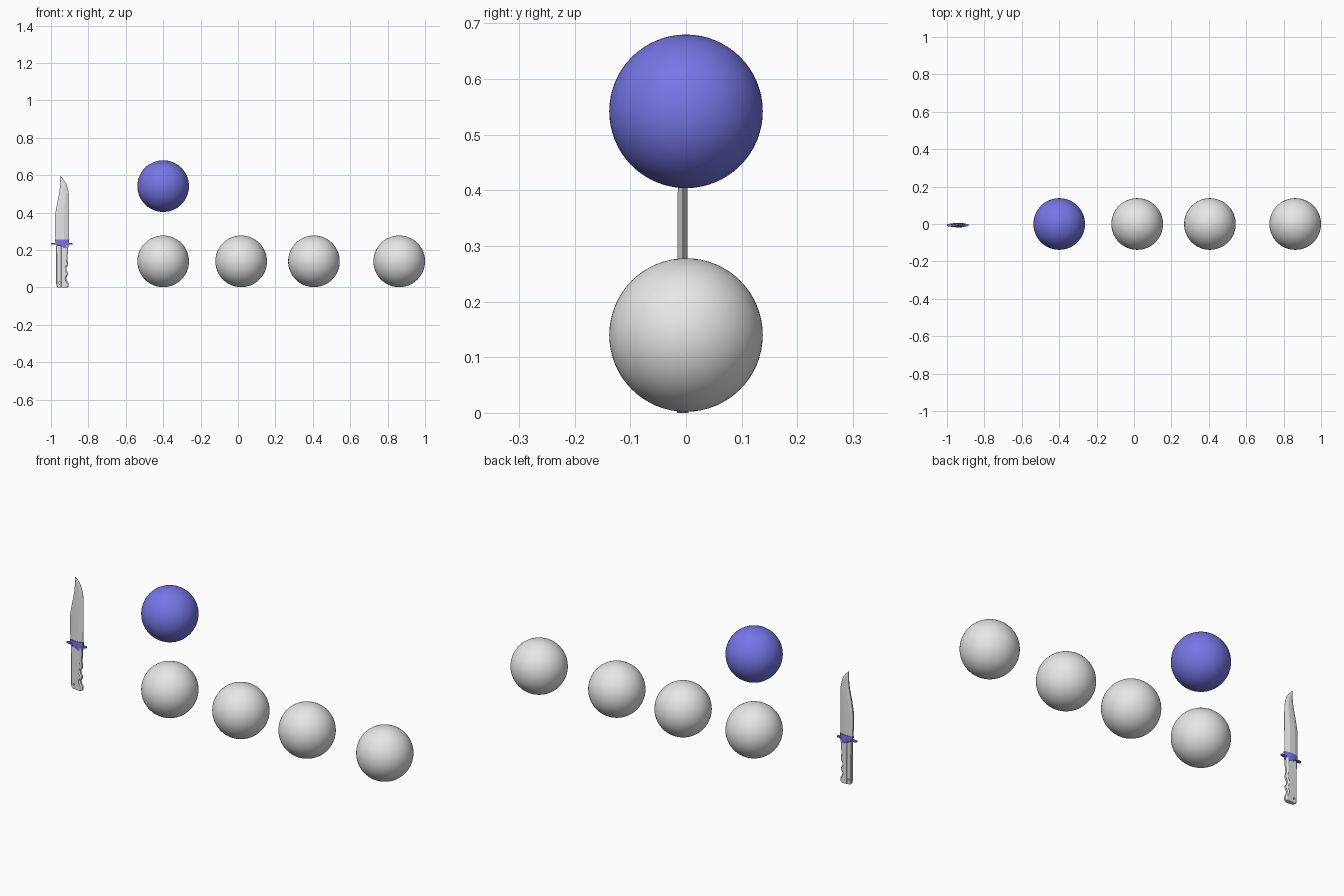
import bpy, bmesh, math

if "Cube" in bpy.data.objects:
    bpy.data.objects.remove(bpy.data.objects["Cube"])


def material(name, rgb):
    m = bpy.data.materials.new(name)
    m.diffuse_color = (*rgb, 1)
    m.use_nodes = True
    m.node_tree.nodes["Principled BSDF"].inputs["Base Color"].default_value = m.diffuse_color
    return m


GREY = material("light_grey", (0.8, 0.8, 0.8))
BLUE = material("soft_blue", (0.18, 0.18, 0.8))
YC = -0.006  # knife centre plane


def ball(name, x, y, z, mat):
    bpy.ops.mesh.primitive_uv_sphere_add(segments=64, ring_count=32, radius=0.138, location=(x, y, z))
    ob = bpy.context.object
    ob.name = name
    ob.data.materials.append(mat)
    bpy.ops.object.shade_smooth()


def loft(name, sections, mat):
    """Skin closed rings of (x, y) points stacked at heights z."""
    bm = bmesh.new()
    rings = [[bm.verts.new((x, YC + y, z)) for x, y in pts] for z, pts in sections]
    n = len(rings[0])
    for a, b in zip(rings, rings[1:]):
        for i in range(n):
            j = (i + 1) % n
            bm.faces.new((a[i], a[j], b[j], b[i]))
    bm.faces.new(rings[0][::-1])
    bm.faces.new(rings[-1])
    bmesh.ops.recalc_face_normals(bm, faces=bm.faces)
    me = bpy.data.meshes.new(name)
    bm.to_mesh(me)
    bm.free()
    me.materials.append(mat)
    ob = bpy.data.objects.new(name, me)
    bpy.context.collection.objects.link(ob)
    return ob


def mirrored(front):
    """Close a half section running left to right by mirroring it in y."""
    return front + [(x, -y) for x, y in reversed(front)]


# Balls: a row of four and one blue ball above the first
for i, x in enumerate((-0.40, 0.017, 0.406, 0.862)):
    ball(f"ball_{i + 1}", x, 0, 0.14, GREY)
ball("blue_ball", -0.40, 0, 0.542, BLUE)

# Blade: (height, spine x, edge x, half thickness), clipped point
blade = [(0.235, -0.976, -0.905, 0.009), (0.30, -0.978, -0.904, 0.009),
         (0.385, -0.978, -0.903, 0.009), (0.42, -0.973, -0.903, 0.0085),
         (0.46, -0.965, -0.903, 0.008), (0.50, -0.957, -0.904, 0.007),
         (0.53, -0.953, -0.909, 0.006), (0.555, -0.951, -0.918, 0.005),
         (0.575, -0.951, -0.931, 0.003), (0.593, -0.951, -0.948, 0.0008)]
loft("blade", [(z, mirrored([(l, -t * 0.5), (l + (r - l) * 0.25, -t),
                             (l + (r - l) * 0.65, -t), (r, -0.0006)]))
               for z, l, r, t in blade], GREY)

# Handle: (height, back x, finger side x), with a raised grip panel
handle = [(0.0, -0.962, -0.912), (0.006, -0.970, -0.905), (0.022, -0.972, -0.905),
          (0.036, -0.972, -0.914), (0.05, -0.972, -0.918), (0.066, -0.972, -0.910),
          (0.078, -0.972, -0.909), (0.092, -0.972, -0.917), (0.106, -0.972, -0.917),
          (0.12, -0.972, -0.909), (0.134, -0.972, -0.908), (0.15, -0.972, -0.912),
          (0.18, -0.973, -0.910), (0.225, -0.974, -0.907)]
grip = loft("handle", [(z, mirrored([(l, -0.005), (l + 0.004, -0.008), (-0.947, -0.008),
                                     (-0.945, -0.0105), (r - 0.008, -0.0105), (r, -0.005)]))
                       for z, l, r in handle], GREY)

# Lanyard hole through the pommel
bpy.ops.mesh.primitive_cylinder_add(vertices=16, radius=0.005, depth=0.1,
                                    location=(-0.955, YC, 0.024), rotation=(math.pi / 2, 0, 0))
cutter = bpy.context.object
cutter.name = "hole_cutter"
cut = grip.modifiers.new("hole", "BOOLEAN")
cut.object = cutter
cut.operation = "DIFFERENCE"
cut.solver = "EXACT"
bpy.context.view_layer.objects.active = grip
bpy.ops.object.modifier_apply(modifier="hole")
bpy.data.objects.remove(cutter)


# Guard: thin crossbar plus a collar tapering down to the finger side
def lens(l, r, t):
    return mirrored([(l, -t * 0.45), (l + (r - l) * 0.2, -t * 0.8), (l + (r - l) * 0.35, -t),
                     (l + (r - l) * 0.65, -t), (l + (r - l) * 0.8, -t * 0.8), (r, -t * 0.45)])


loft("guard_bar", [(0.231, lens(-0.999, -0.886, 0.011)), (0.238, lens(-1.0, -0.885, 0.011))], BLUE)
loft("guard_collar", [(0.212, lens(-0.942, -0.908, 0.0115)), (0.230, lens(-0.974, -0.904, 0.0125)),
                      (0.257, lens(-0.979, -0.902, 0.0115))], BLUE)
